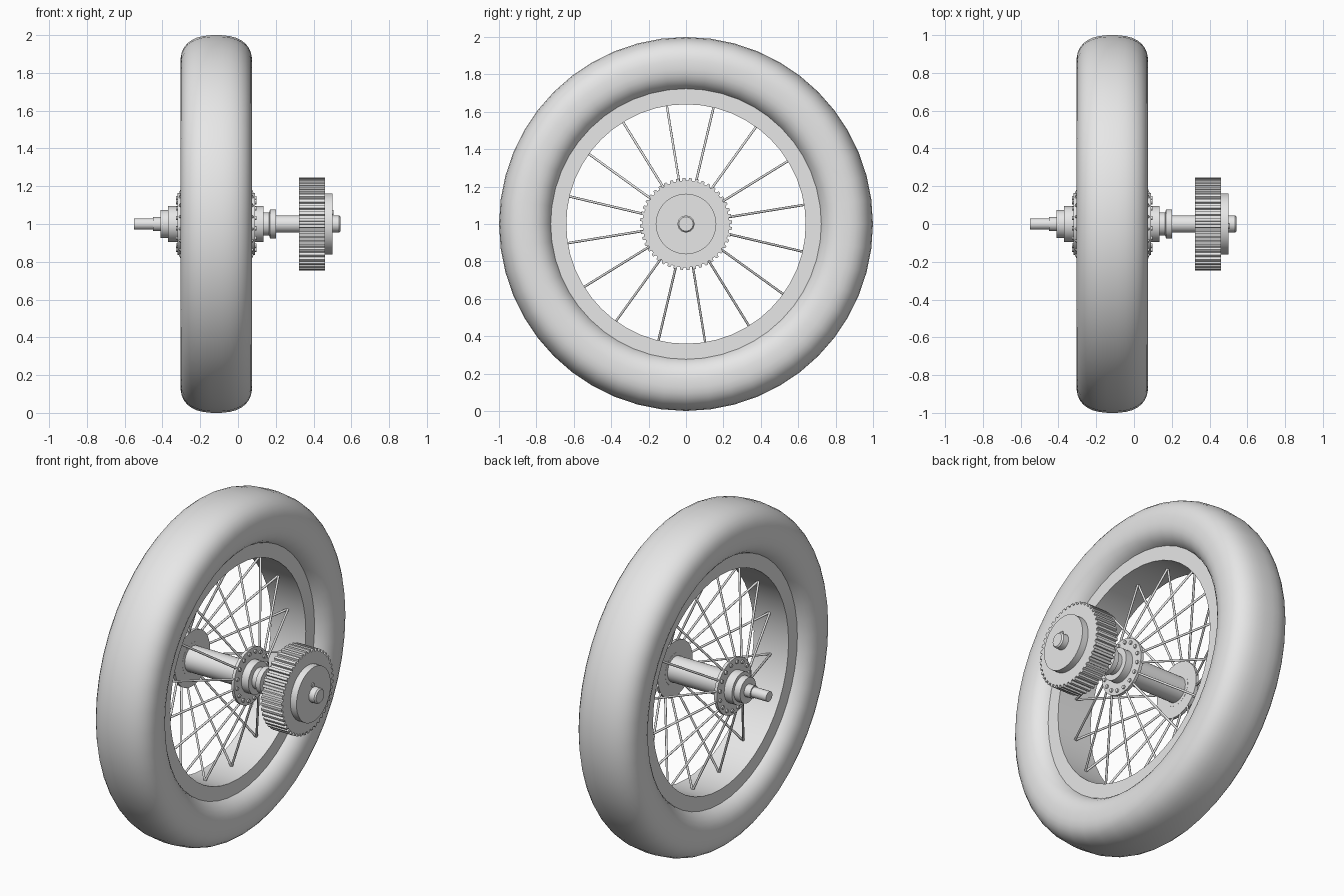
import bpy
import bmesh
from math import sin, cos, pi, radians
from mathutils import Vector

cube = bpy.data.objects.get("Cube")
if cube:
    bpy.data.objects.remove(cube, do_unlink=True)

grey = bpy.data.materials.new("plain grey")
grey.use_nodes = True
grey.diffuse_color = (0.8, 0.8, 0.8, 1)
grey.node_tree.nodes["Principled BSDF"].inputs["Base Color"].default_value = (0.8, 0.8, 0.8, 1)

MID = -0.115      # wheel centre plane
AXLE_Z = 1.0      # axle height
FLANGE = 0.195    # flange distance from the centre plane
SPOKES = 16


def finish(name, bm, angle=35):
    """Turn a bmesh into a named, shaded object."""
    bmesh.ops.recalc_face_normals(bm, faces=bm.faces[:])
    mesh = bpy.data.meshes.new(name)
    bm.to_mesh(mesh)
    bm.free()
    mesh.materials.append(grey)
    for poly in mesh.polygons:
        poly.use_smooth = True
    mesh.set_sharp_from_angle(angle=radians(angle))
    obj = bpy.data.objects.new(name, mesh)
    bpy.context.collection.objects.link(obj)
    return obj


def skin(bm, rings, closed):
    """Bridge rings of points; cap the ends unless closed."""
    loops = [[bm.verts.new(p) for p in ring] for ring in rings]
    n = len(loops[0])
    pairs = list(zip(loops, loops[1:]))
    if closed:
        pairs.append((loops[-1], loops[0]))
    else:
        bm.faces.new(loops[0])
        bm.faces.new(loops[-1])
    for a, b in pairs:
        for i in range(n):
            j = (i + 1) % n
            bm.faces.new((a[i], a[j], b[j], b[i]))


def lathe(name, profile, sides, closed=False, angle=35):
    """Revolve (x, radius) points around the axle."""
    bm = bmesh.new()
    turn = [2 * pi * i / sides for i in range(sides)]
    skin(bm, [[(x, r * sin(t), AXLE_Z + r * cos(t)) for t in turn]
              for x, r in profile], closed)
    return finish(name, bm, angle)


def rod(bm, start, end, radius, sides=8):
    """Add a straight round rod between two points."""
    start, end = Vector(start), Vector(end)
    q = (end - start).to_track_quat('Z', 'Y')
    ring = [q @ Vector((radius * cos(2 * pi * i / sides), radius * sin(2 * pi * i / sides), 0))
            for i in range(sides)]
    skin(bm, [[p + v for v in ring] for p in (start, end)], False)


def steps(sections):
    """Stepped profile from (x start, x end, radius) sections."""
    return [p for a, b, r in sections for p in ((a, r), (b, r))]


# Tyre: rounded, slightly squared section
def soft(v):
    return abs(v) ** 0.8 * (1 if v > 0 else -1)


section = [2 * pi * (i + 0.5) / 32 for i in range(32)]
lathe("tyre", [(MID + 0.19 * soft(cos(t)), 0.852 + 0.148 * soft(sin(t))) for t in section],
      48, closed=True, angle=60)

# Rim: flat-sided hoop
lathe("rim", [(MID - 0.115, 0.64), (MID + 0.115, 0.64),
              (MID + 0.115, 0.74), (MID - 0.115, 0.74)], 48, closed=True)

# Hub barrel and the two flanges
lathe("hub_barrel", steps([(MID - FLANGE, MID + FLANGE, 0.075)]), 32)
for label, side in (("left", 1), ("right", -1)):
    x = MID + side * FLANGE
    lathe(label + "_flange", steps([(x - 0.009, x + 0.009, 0.165)]), 40)

# Axle ends with bearing caps
lathe("bearing_stub", steps([(-0.55, -0.45, 0.03), (-0.45, -0.41, 0.037),
                             (-0.41, -0.37, 0.075), (-0.37, -0.3, 0.095)]), 32)
lathe("drive_axle", steps([(0.07, 0.135, 0.095), (0.135, 0.165, 0.062),
                           (0.17, 0.2, 0.077), (0.2, 0.33, 0.045)]), 32)

# Spokes: each rim point is joined to both flanges
spokes, heads = bmesh.new(), bmesh.new()
for k in range(SPOKES):
    t = radians(13.3) + 2 * pi * k / SPOKES
    out = Vector((0, sin(t), cos(t)))
    base = Vector((MID, 0, AXLE_Z))
    for side in (1, -1):
        root = base + out * 0.14 + Vector((side * (FLANGE + 0.006), 0, 0))
        rod(spokes, root, base + out * 0.645, 0.0065)
        rod(heads, root, root + Vector((side * 0.012, 0, 0)), 0.011)
finish("spokes", spokes, 50)
finish("spoke_heads", heads, 50)

# Drive gear: toothed drum
TEETH = 44
outline = []
for k in range(TEETH):
    for part, r in ((0.0, 0.232), (0.38, 0.232), (0.48, 0.246), (0.9, 0.246)):
        t = 2 * pi * (k + part) / TEETH
        outline.append((r * sin(t), AXLE_Z + r * cos(t)))
gear = bmesh.new()
skin(gear, [[(x, y, z) for y, z in outline] for x in (0.322, 0.46)], False)
finish("drive_gear", gear, 20)

# Gear cap, axle tip and locking pin
lathe("gear_cap", steps([(0.455, 0.5, 0.162)]), 40)
lathe("axle_tip", [(0.495, 0.045), (0.535, 0.045), (0.543, 0.038)], 24)
pin = bmesh.new()
rod(pin, (0.49, -0.01, AXLE_Z + 0.06), (0.506, -0.01, AXLE_Z + 0.06), 0.013, 12)
finish("locking_pin", pin)
